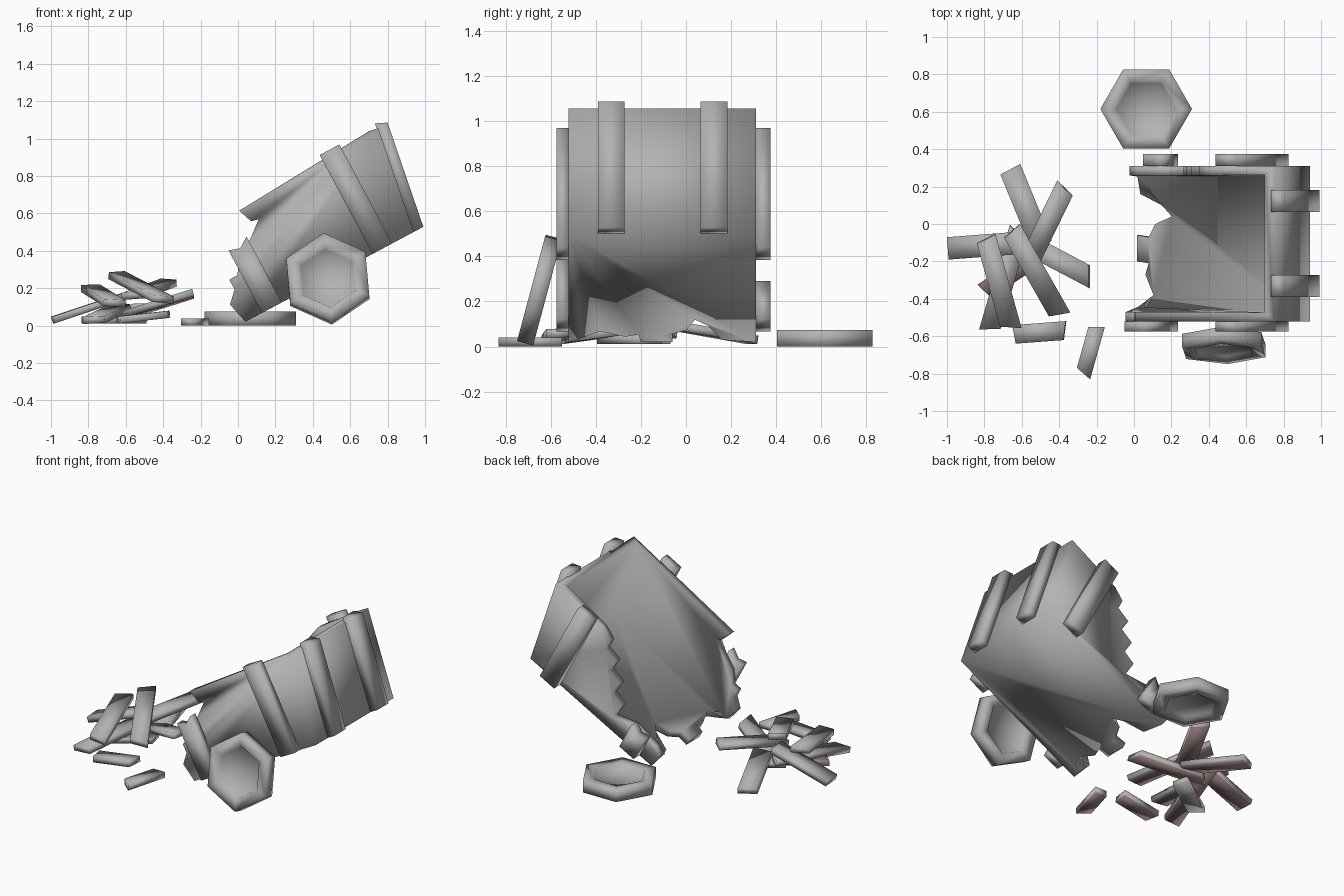
import bpy, bmesh, math
from mathutils import Vector, Matrix

cube = bpy.data.objects.get("Cube")
if cube:
    bpy.data.objects.remove(cube)


def make_material(name, rgb):
    mat = bpy.data.materials.new(name)
    mat.use_nodes = True
    mat.diffuse_color = (*rgb, 1)
    mat.node_tree.nodes["Principled BSDF"].inputs["Base Color"].default_value = (*rgb, 1)
    return mat


GREY = make_material("weathered grey", (0.45, 0.45, 0.45))
PINK = make_material("dull rose wood", (0.33, 0.22, 0.22))


def finish(name, bm, mats=(GREY,), matrix=None):
    """Turn a bmesh into a smooth shaded object."""
    mesh = bpy.data.meshes.new(name)
    for face in bm.faces:
        face.smooth = True
    bm.to_mesh(mesh)
    bm.free()
    for mat in mats:
        mesh.materials.append(mat)
    obj = bpy.data.objects.new(name, mesh)
    if matrix:
        obj.matrix_world = matrix
    bpy.context.collection.objects.link(obj)
    return obj


# Cart frame: u runs along the tilted floor, v rises from it
TILT = math.radians(28.1)
LEFT, RIGHT = 0.31, -0.52


def cart_point(u, y, v):
    c, s = math.cos(TILT), math.sin(TILT)
    return Vector((0.04 + u * c - v * s, y, 0.02 + u * s + v * c))


def prism(name, profile, y0, y1):
    """Extrude a (u, v) outline across the cart."""
    bm = bmesh.new()
    a, b = ([bm.verts.new(cart_point(u, y, v)) for u, v in profile] for y in (y0, y1))
    bm.faces.new(a)
    bm.faces.new(b)
    n = len(a)
    for i in range(n):
        bm.faces.new((a[i], a[(i + 1) % n], b[(i + 1) % n], b[i]))
    bmesh.ops.recalc_face_normals(bm, faces=bm.faces)
    return finish(name, bm)


# Cart box: floor, two splintered sides and end board, thickened inwards
def cart_box():
    right_break = [(-0.03, 0.12), (0.03, 0.18), (0.03, 0.24), (0.08, 0.24), (0.13, 0.32),
                   (0.22, 0.37), (0.32, 0.45), (0.28, 0.46), (0.25, 0.54)]
    left_break = [(-0.02, 0.1), (0.04, 0.13), (0.22, 0.15), (0.37, 0.09), (0.36, 0.2),
                  (0.45, 0.22), (0.44, 0.32), (0.54, 0.34), (0.53, 0.43), (0.63, 0.45),
                  (0.63, 0.52), (0.72, 0.56)]
    floor_break = [(0.02, 0.16), (0.15, 0.1), (0.21, 0.04), (0.11, 0), (0.07, -0.07),
                   (0, -0.06), (0, -0.2), (0.07, -0.21), (0.05, -0.27), (0.1, -0.38),
                   (0.04, -0.46)]
    bm = bmesh.new()

    def vert(u, y, v):
        return bm.verts.new(cart_point(u, y, v))

    corners = {}
    for y, jag in ((LEFT, left_break), (RIGHT, right_break)):
        front, back, top = vert(0, y, 0), vert(1.02, y, 0), vert(1.114, y, 0.579)
        corners[y] = front, back, top
        bm.faces.new([back, front] + [vert(u, y, v) for u, v in jag] + [top])
    lf, lb, lt = corners[LEFT]
    rf, rb, rt = corners[RIGHT]
    floor = bm.faces.new([lb, lf] + [vert(u, y, 0) for u, y in floor_break] + [rf, rb])
    bm.faces.new((lb, rb, rt, lt))
    bmesh.ops.recalc_face_normals(bm, faces=bm.faces)
    bm.normal_update()
    if floor.normal.z > 0:
        bmesh.ops.reverse_faces(bm, faces=bm.faces)
    box = finish("cart_box", bm)
    mod = box.modifiers.new("board thickness", "SOLIDIFY")
    mod.thickness = 0.05
    mod.offset = -1
    mod.use_even_offset = True


cart_box()

# Upright battens outside the side boards, some snapped short
for side, y0, y1, short in (("left", LEFT, 0.375, 0.17), ("right", RIGHT, -0.575, 0.38)):
    prism("tall_batten_" + side, [(0.77, 0), (0.89, 0), (0.89, 0.6), (0.77, 0.6)], y0, y1)
    prism("broken_batten_" + side,
          [(0.1, 0), (0.22, 0), (0.22, short + 0.02), (0.16, short - 0.02), (0.1, short)], y0, y1)

# Two battens on the leaning end board
for side, y0 in (("left", 0.065), ("right", -0.39)):
    prism("end_batten_" + side,
          [(1.02, 0), (1.078, 0), (1.172, 0.582), (1.11, 0.61)], y0, y0 + 0.118)


# Six-sided wheels with a recessed panel on both faces
def wheel(name, matrix):
    bm = bmesh.new()
    profile = [(0.16, -0.015), (0.17, -0.037), (0.245, -0.037),
               (0.245, 0.037), (0.17, 0.037), (0.16, 0.015)]
    rings = [[bm.verts.new((r * math.cos(k * math.pi / 3), r * math.sin(k * math.pi / 3), z))
              for k in range(6)] for r, z in profile]
    for a, b in zip(rings, rings[1:]):
        for k in range(6):
            j = (k + 1) % 6
            bm.faces.new((a[k], a[j], b[j], b[k]))
    for ring in (rings[0], rings[-1]):
        hub = bm.verts.new((0, 0, ring[0].co.z))
        for k in range(6):
            bm.faces.new((hub, ring[k], ring[(k + 1) % 6]))
    bmesh.ops.recalc_face_normals(bm, faces=bm.faces)
    finish(name, bm, matrix=matrix)


wheel("fallen_wheel", Matrix.Translation((0.065, 0.615, 0.037)))
wheel("leaning_wheel", Matrix.Translation((0.48, -0.65, 0.25))
      @ Matrix.Rotation(math.radians(75), 4, "X") @ Matrix.Rotation(math.radians(35), 4, "Z"))


# Loose planks: grey on top, rose raw wood underneath
def plank(name, a, b, width=0.11, skew=0.02, flipped=False):
    a, b = Vector(a), Vector(b)
    along = (b - a).normalized()
    across = Vector((0, 0, 1)).cross(along).normalized()
    up = along.cross(across)
    bm = bmesh.new()
    bmesh.ops.create_cube(bm, size=1)
    for f in bm.faces:
        f.material_index = int(f.normal.z > 0.5 if flipped else f.normal.z < -0.5)
    for v in bm.verts:
        x, y, z = v.co
        shift = skew * (1 if y > 0 else -1) * (1 if x > 0 else -0.6)
        v.co = ((a + b) / 2 + along * (x * (b - a).length + shift)
                + across * y * width + up * z * 0.038)
    finish(name, bm, (GREY, PINK))


PLANKS = [
    ((-0.66, 0.29, 0.03), (-0.5, -0.1, 0.1), 0.12, 0.01),
    ((-0.37, 0.19, 0.23), (-0.56, -0.2, 0.16), 0.11, -0.03),
    ((-0.99, -0.13, 0.03), (-0.6, -0.1, 0.16), 0.12, 0.0),
    ((-0.79, -0.08, 0.2), (-0.66, -0.55, 0.12), 0.11, 0.02),
    ((-0.65, -0.04, 0.27), (-0.4, -0.48, 0.14), 0.11, 0.02),
    ((-0.62, -0.08, 0.05), (-0.24, -0.28, 0.17), 0.11, -0.03),
    ((-0.64, -0.59, 0.03), (-0.37, -0.57, 0.06), 0.1, 0.01),
    ((-0.77, -0.56, 0.03), (-0.62, -0.05, 0.1), 0.11, 0.03),
    ((-0.2, -0.55, 0.02), (-0.27, -0.8, 0.02), 0.085, 0.02),
]
for i, (a, b, width, skew) in enumerate(PLANKS):
    plank(f"loose_plank_{i + 1}", a, b, width, skew)
plank("upturned_plank", (-0.8, -0.36, 0.03), (-0.5, -0.16, 0.03), 0.1, 0.02, True)
